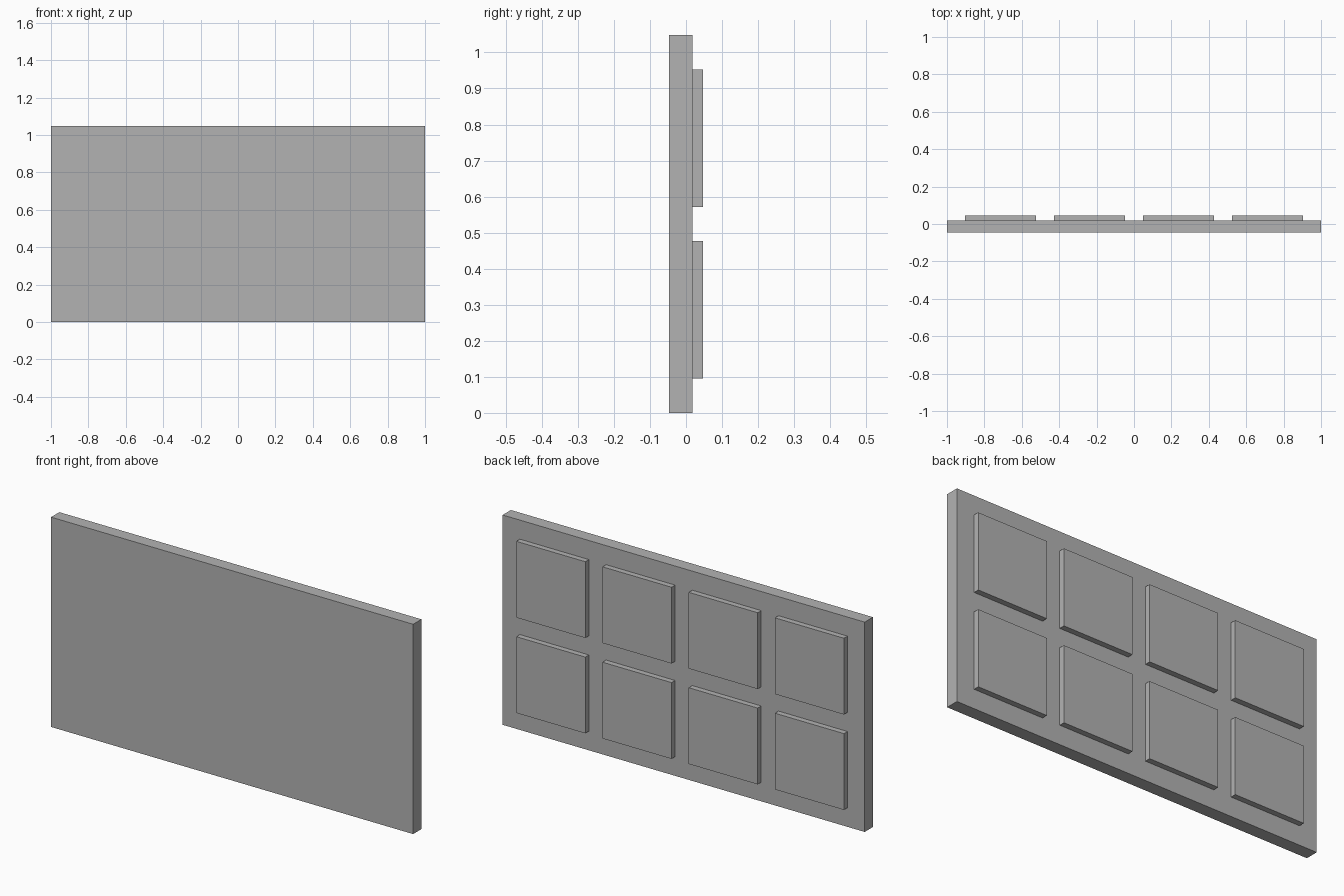
import bpy

cube = bpy.data.objects.get("Cube")
if cube:
    bpy.data.objects.remove(cube, do_unlink=True)

GREY = (0.45, 0.45, 0.45, 1.0)
grey = bpy.data.materials.new("plain grey")
grey.use_nodes = True
grey.diffuse_color = GREY
grey.node_tree.nodes["Principled BSDF"].inputs["Base Color"].default_value = GREY


def box(name, low, high):
    """Add a box spanning two opposite corners."""
    centre = [(a + b) / 2 for a, b in zip(low, high)]
    bpy.ops.mesh.primitive_cube_add(size=1, location=centre)
    obj = bpy.context.object
    obj.name = name
    obj.scale = [b - a for a, b in zip(low, high)]
    bpy.ops.object.transform_apply(location=False, rotation=False, scale=True)
    obj.data.materials.append(grey)
    return obj


# Layout: four columns and two rows of square pads with equal gaps
COLUMNS, ROWS = 4, 2
GAP = 2 / 21
PAD = 4 * GAP
HEIGHT = ROWS * PAD + (ROWS + 1) * GAP
FRONT, BACK, PAD_BACK = -0.0465, 0.0185, 0.0465

# Flat board
box("board", (-1, FRONT, 0), (1, BACK, HEIGHT))

# Raised square pads on the back
for row in range(ROWS):
    for column in range(COLUMNS):
        x = -1 + GAP + column * (PAD + GAP)
        z = GAP + row * (PAD + GAP)
        box(f"back_pad_{row + 1}_{column + 1}",
            (x, BACK, z), (x + PAD, PAD_BACK, z + PAD))
